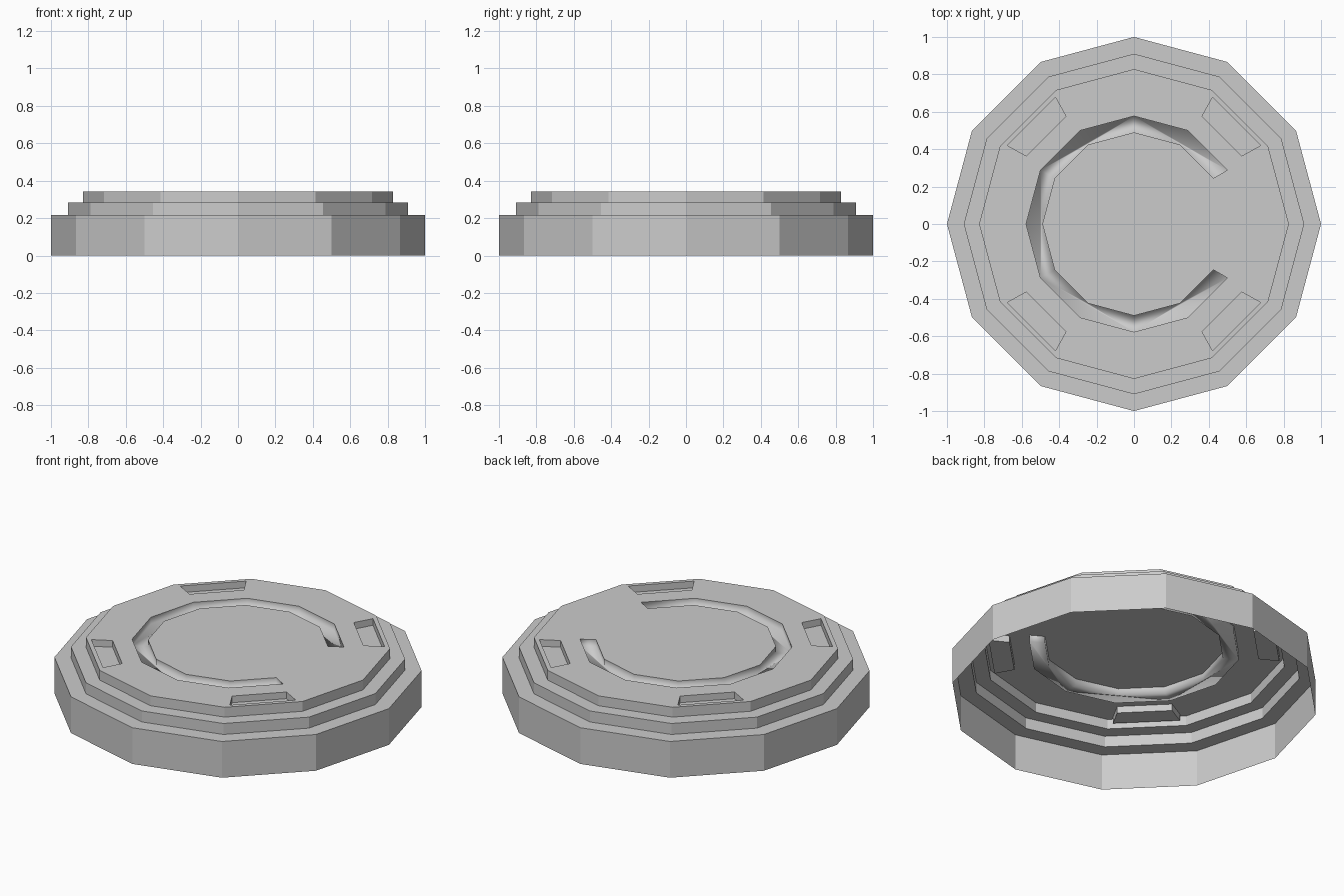
import bpy, bmesh
from math import sin, cos, radians

cube = bpy.data.objects.get("Cube")
if cube:
    bpy.data.objects.remove(cube)

TOP = 0.342
DEPTH = 0.04
SIDES = 12

grey = bpy.data.materials.new("light_grey")
grey.use_nodes = True
colour = (0.6, 0.6, 0.6, 1)
grey.diffuse_color = colour
grey.node_tree.nodes["Principled BSDF"].inputs["Base Color"].default_value = colour


def polar(radius, degrees):
    return radius * cos(radians(degrees)), radius * sin(radians(degrees))


def make_object(name, bm):
    bmesh.ops.recalc_face_normals(bm, faces=bm.faces)
    mesh = bpy.data.meshes.new(name)
    bm.to_mesh(mesh)
    bm.free()
    mesh.materials.append(grey)
    obj = bpy.data.objects.new(name, mesh)
    bpy.context.collection.objects.link(obj)
    return obj


def prism(bm, outline, low, high):
    base = [bm.verts.new((x, y, low)) for x, y in outline]
    lid = [bm.verts.new((x, y, high)) for x, y in outline]
    bm.faces.new(base)
    bm.faces.new(lid)
    for i in range(len(base)):
        j = (i + 1) % len(base)
        bm.faces.new((base[i], base[j], lid[j], lid[i]))


# Stepped twelve-sided body
bm = bmesh.new()
profile = [(1, 0), (1, 0.217), (0.91, 0.217), (0.91, 0.283),
           (0.828, 0.283), (0.828, TOP)]
rings = [[bm.verts.new((*polar(r, 360 * i / SIDES), z)) for i in range(SIDES)]
         for r, z in profile]
for lower, upper in zip(rings, rings[1:]):
    for i in range(SIDES):
        j = (i + 1) % SIDES
        bm.faces.new((lower[i], lower[j], upper[j], upper[i]))
bm.faces.new(rings[0])
bm.faces.new(rings[-1])
body = make_object("stepped_base", bm)

# Cutters: open ring groove and four corner slots
bm = bmesh.new()
angles = range(30, 331, 30)
outline = [polar(0.577, a) for a in angles]
outline += [polar(0.49, a) for a in reversed(angles)]
prism(bm, outline, TOP - DEPTH, TOP + 0.1)
for sx in (1, -1):
    for sy in (1, -1):
        corners = ((0.364, 0.576), (0.576, 0.364), (0.677, 0.42), (0.42, 0.677))
        prism(bm, [(sx * x, sy * y) for x, y in corners], TOP - DEPTH, TOP + 0.1)
cutter = make_object("recess_cutter", bm)
cutter.hide_render = True

cut = body.modifiers.new("recesses", 'BOOLEAN')
cut.operation = 'DIFFERENCE'
cut.solver = 'EXACT'
cut.object = cutter
bpy.context.view_layer.objects.active = body
body.select_set(True)
bpy.ops.object.modifier_apply(modifier=cut.name)
bpy.data.objects.remove(cutter)

# Open underside, softly shaded groove with crisp rims
bm = bmesh.new()
bm.from_mesh(body.data)
bottom = [f for f in bm.faces if f.calc_center_median().z < 0.01]
bmesh.ops.delete(bm, geom=bottom, context='FACES')
for face in bm.faces:
    face.material_index = 0
    face.smooth = (face.calc_center_median().z < TOP - 0.005
                   and all(v.co.xy.length < 0.6 for v in face.verts))
for edge in bm.edges:
    edge.smooth = any(v.co.z < TOP - 0.005 for v in edge.verts)
bm.to_mesh(body.data)
bm.free()
